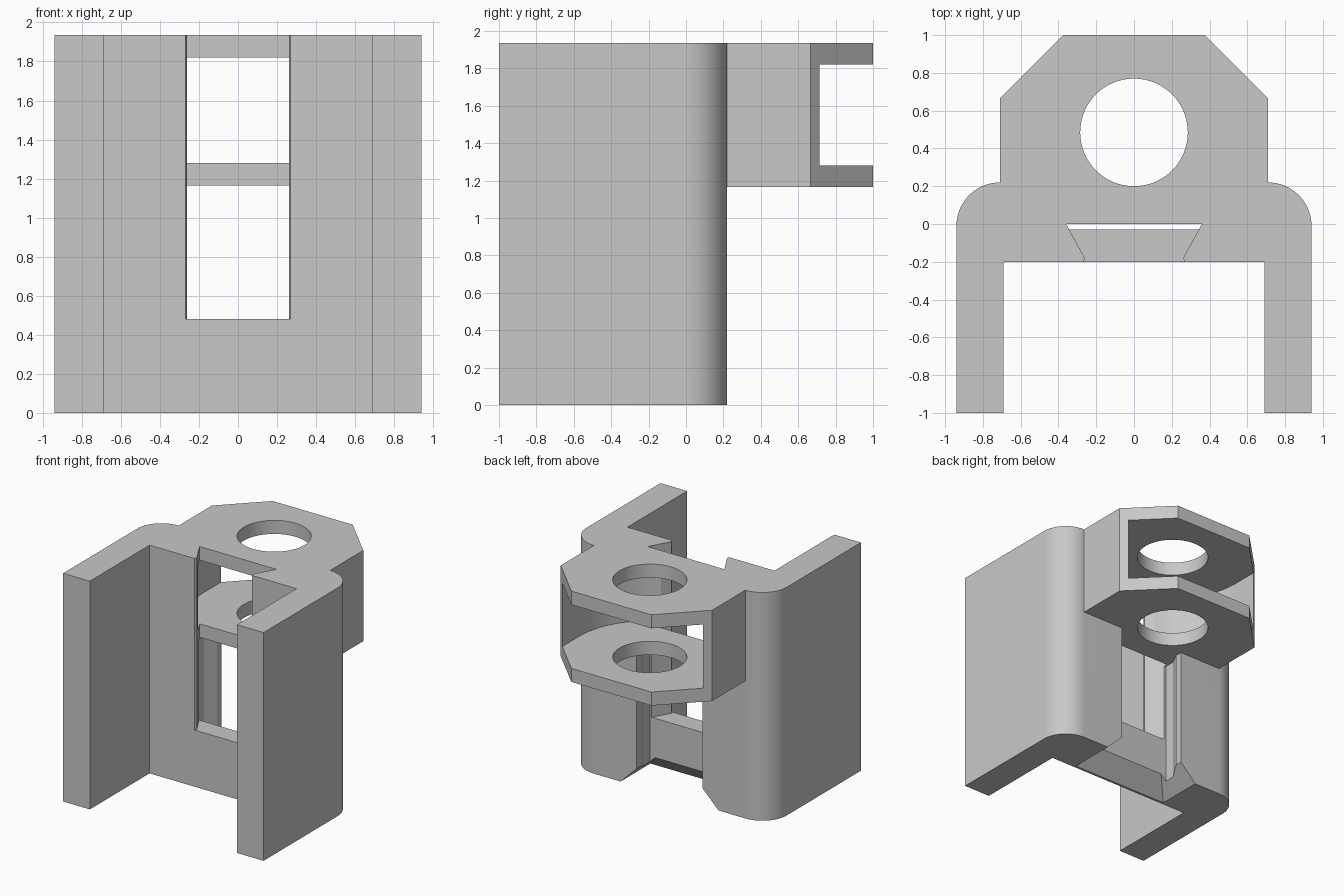
import bpy, bmesh
from math import sin, cos, pi, radians

cube = bpy.data.objects.get("Cube")
if cube:
    bpy.data.objects.remove(cube, do_unlink=True)

grey = bpy.data.materials.new("light_grey")
grey.use_nodes = True
colour = (0.58, 0.58, 0.58, 1)
grey.diffuse_color = colour
grey.node_tree.nodes["Principled BSDF"].inputs["Base Color"].default_value = colour

TOP = 1.935


def loft(name, lower, z0, upper, z1):
    """Closed solid between two matching outlines."""
    bm = bmesh.new()
    a = [bm.verts.new((x, y, z0)) for x, y in lower]
    b = [bm.verts.new((x, y, z1)) for x, y in upper]
    bm.faces.new(a)
    bm.faces.new(b)
    for i in range(len(a)):
        j = (i + 1) % len(a)
        bm.faces.new((a[i], a[j], b[j], b[i]))
    bmesh.ops.recalc_face_normals(bm, faces=bm.faces[:])
    mesh = bpy.data.meshes.new(name)
    bm.to_mesh(mesh)
    bm.free()
    mesh.materials.append(grey)
    obj = bpy.data.objects.new(name, mesh)
    bpy.context.collection.objects.link(obj)
    return obj


def prism(name, outline, z0, z1):
    return loft(name, outline, z0, outline, z1)


def mirrored(half):
    """Complete a right-hand outline with its left-hand reflection."""
    return half + [(-x, y) for x, y in reversed(half)]


def arc(cx, cy, r, start, end, steps):
    angles = [radians(start + (end - start) * i / steps) for i in range(steps + 1)]
    return [(cx + r * cos(t), cy + r * sin(t)) for t in angles]


def combine(target, tool, operation):
    tool.hide_render = True
    mod = target.modifiers.new(tool.name, 'BOOLEAN')
    mod.operation = operation
    mod.solver = 'EXACT'
    mod.object = tool
    bpy.context.view_layer.objects.active = target
    bpy.ops.object.modifier_apply(modifier=mod.name)
    bpy.data.objects.remove(tool, do_unlink=True)


# U-shaped body with rounded rear corners
body = prism("clamp_body", mirrored(
    [(0.69, -0.2), (0.69, -1), (0.94, -1)] + arc(0.71, -0.01, 0.23, 0, 90, 16)), 0, TOP)

# Chamfered rear bracket
bracket = prism("rear_bracket", mirrored(
    [(0.71, 0.1), (0.71, 0.665), (0.375, 1)]), 1.165, TOP)
combine(body, bracket, 'UNION')

# Rounded pocket separating the two bracket plates
pocket = prism("bracket_pocket",
               [(-0.66, 1.1)] + arc(0, 0.485, 0.66, 180, 360, 48) + [(0.66, 1.1)], 1.28, 1.82)

# Round hole through both plates
hole = prism("bracket_hole", arc(0, 0.485, 0.285, 0, 354, 59), 1.1, 2.1)

# Dovetail slot, open at the front and top
dovetail = prism("dovetail_slot", mirrored(
    [(0.275, -0.21), (0.26, -0.18), (0.36, 0)]), 0.48, 2.1)

# Channel behind the sill, below the bracket
channel = prism("rear_channel", mirrored(
    [(0.36, -0.03), (0.36, 0.06), (0.31, 0.16), (0.31, 0.3)]), -0.1, 1.165)

# Flared lower mouth of the channel
flare = loft("channel_flare",
             mirrored([(0.47, -0.19), (0.47, 0.3)]), -0.01,
             mirrored([(0.31, -0.03), (0.31, 0.3)]), 0.147)

for cutter in (pocket, hole, dovetail, channel, flare):
    combine(body, cutter, 'DIFFERENCE')

bpy.ops.object.select_all(action='DESELECT')
body.select_set(True)
bpy.context.view_layer.objects.active = body
bpy.ops.object.shade_smooth_by_angle(angle=radians(25))
